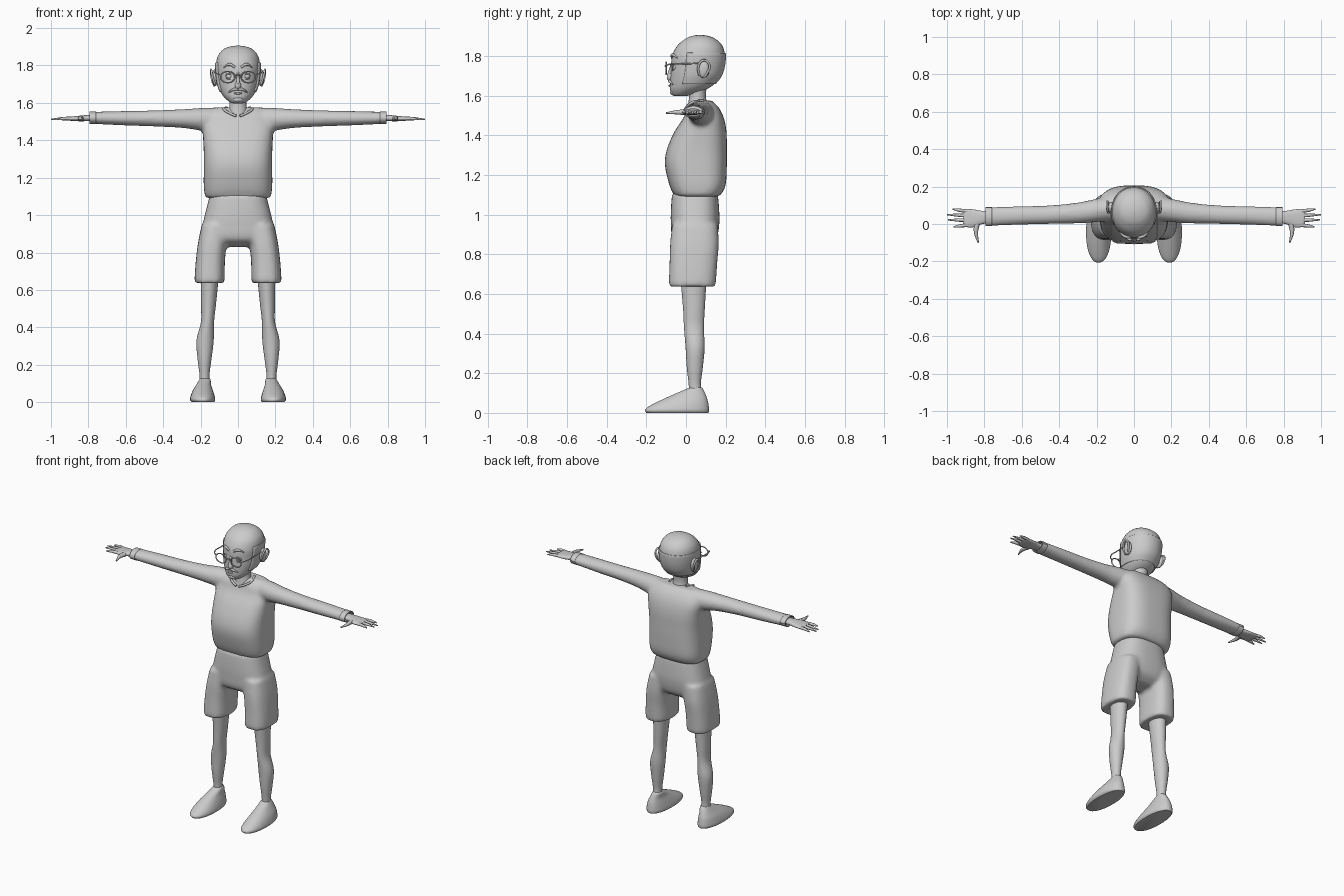
import bpy, bmesh, math
from mathutils import Vector

if "Cube" in bpy.data.objects:
    bpy.data.objects.remove(bpy.data.objects["Cube"])

GREY = (0.6, 0.6, 0.6, 1)
clay = bpy.data.materials.new("clay grey")
clay.use_nodes = True
clay.diffuse_color = GREY
clay.node_tree.nodes["Principled BSDF"].inputs["Base Color"].default_value = GREY


def finish(name, mesh, mirror=False):
    mesh.materials.clear()
    mesh.materials.append(clay)
    mesh.shade_smooth()
    mesh.set_sharp_from_angle(angle=math.radians(50))
    ob = bpy.data.objects.new(name, mesh)
    bpy.context.collection.objects.link(ob)
    if mirror:
        m = ob.modifiers.new("Mirror", 'MIRROR')
        m.use_mirror_merge = False
    return ob


def spline(secs, steps=5):
    """Smoothly interpolated copies of the given sections."""
    out = []
    for i in range(len(secs) - 1):
        a, b = secs[max(i - 1, 0)], secs[i]
        c, d = secs[i + 1], secs[min(i + 2, len(secs) - 1)]
        for k in range(steps):
            t = k / steps
            out.append([(2*q + (r - p)*t + (2*p - 5*q + 4*r - s)*t*t
                         + (3*q - p - 3*r + s)*t**3) / 2
                        for p, q, r, s in zip(a, b, c, d)])
    return out + [secs[-1]]


def add_loft(bm, secs, axis='z', power=2, arc=None, grow=0, sign=1, n=40):
    """Sections are (height, min a, max a, min b, max b) across the axis."""
    rings = []
    lo, hi = arc or (0, 360)
    for h, a0, a1, b0, b1 in spline(secs):
        ring = []
        for i in range(n):
            t = math.radians(lo + (hi - lo) * i / (n - 1 if arc else n))
            c, s = math.cos(t), math.sin(t)
            a = (a0 + a1)/2 + ((a1 - a0)/2 + grow) * math.copysign(abs(c)**(2/power), c)
            b = (b0 + b1)/2 + ((b1 - b0)/2 + grow) * math.copysign(abs(s)**(2/power), s)
            ring.append(bm.verts.new((a, b, h) if axis == 'z' else (sign*h, a, b)))
        rings.append(ring)
    for r, q in zip(rings, rings[1:]):
        for i in range(n - 1 if arc else n):
            j = (i + 1) % n
            bm.faces.new((r[i], r[j], q[j], q[i]))
    if not arc:
        bm.faces.new(rings[0])
        bm.faces.new(rings[-1])


def bm_object(name, bm, mirror=False):
    bmesh.ops.recalc_face_normals(bm, faces=bm.faces)
    mesh = bpy.data.meshes.new(name)
    bm.to_mesh(mesh)
    bm.free()
    return finish(name, mesh, mirror)


def loft(name, secs, mirror=False, **kw):
    bm = bmesh.new()
    add_loft(bm, secs, **kw)
    return bm_object(name, bm, mirror)


def blend(ob, size=0.011, rounds=6):
    """Fuse overlapping volumes into one soft skin."""
    r = ob.modifiers.new("Fuse", 'REMESH')
    r.mode, r.voxel_size, r.use_smooth_shade = 'VOXEL', size, True
    s = ob.modifiers.new("Soften", 'SMOOTH')
    s.factor, s.iterations = 0.5, rounds


def ball(name, at, radii, mirror=False):
    bm = bmesh.new()
    bmesh.ops.create_uvsphere(bm, u_segments=20, v_segments=12, radius=1)
    bmesh.ops.scale(bm, vec=radii, verts=bm.verts)
    bmesh.ops.translate(bm, vec=at, verts=bm.verts)
    return bm_object(name, bm, mirror)


def tube(name, pts, radius, mirror=False, closed=False, taper=None):
    cu = bpy.data.curves.new(name, 'CURVE')
    cu.dimensions, cu.bevel_depth, cu.bevel_resolution = '3D', radius, 2
    cu.resolution_u, cu.use_fill_caps = 4, True
    sp = cu.splines.new('BEZIER')
    sp.bezier_points.add(len(pts) - 1)
    sp.use_cyclic_u = closed
    for i, (bp, p) in enumerate(zip(sp.bezier_points, pts)):
        bp.co = p
        bp.handle_left_type = bp.handle_right_type = 'AUTO'
        bp.radius = taper[i] if taper else 1
    tmp = bpy.data.objects.new(name + "_path", cu)
    bpy.context.collection.objects.link(tmp)
    bpy.context.view_layer.update()
    mesh = bpy.data.meshes.new_from_object(
        tmp.evaluated_get(bpy.context.evaluated_depsgraph_get()))
    bpy.data.objects.remove(tmp)
    return finish(name, mesh, mirror)


def oval(cx, y, cz, rx, rz, n=10):
    return [(cx + rx*math.cos(i*math.tau/n), y, cz + rz*math.sin(i*math.tau/n))
            for i in range(n)]


# Jacket with sleeves
torso = [(z, -w, w, f, b) for z, w, f, b in (
    (1.09, .165, -.045, .15), (1.1, .175, -.06, .175), (1.15, .183, -.082, .2),
    (1.25, .183, -.104, .206), (1.33, .183, -.094, .206), (1.42, .187, -.055, .204),
    (1.49, .19, -.01, .19), (1.54, .17, .01, .165), (1.575, .13, .045, .13))]
sleeve = [(.1, .02, .15, 1.44, 1.575), (.2, .01, .135, 1.452, 1.573),
          (.3, .003, .115, 1.466, 1.566), (.45, 0, .1, 1.474, 1.56),
          (.6, -.004, .096, 1.479, 1.557), (.78, -.012, .09, 1.488, 1.552)]
bm = bmesh.new()
add_loft(bm, torso, power=3)
for side in (1, -1):
    add_loft(bm, sleeve, axis='x', sign=side)
blend(bm_object("jacket", bm))
cuff = loft("cuffs", [(.76, -.012, .09, 1.486, 1.553), (.795, -.012, .09, 1.487, 1.553)],
            mirror=True, axis='x', arc=(0, 360))
thick = cuff.modifiers.new("Thickness", 'SOLIDIFY')
thick.thickness = .006
placket = loft("shirt_front", torso[1:-1], power=3, arc=(-105, -75), grow=.002, n=16)
for s in (1, -1):
    tube("collar", [(s*.06, .09, 1.575), (s*.075, .03, 1.565), (s*.045, .005, 1.545),
                    (s*.01, -.005, 1.53)], .007)

# Shorts
bm = bmesh.new()
add_loft(bm, [(.83, -.1, .1, 0, .1), (.87, -.19, .19, -.065, .15), (.95, -.188, .188, -.076, .168),
              (1.03, -.17, .17, -.076, .167), (1.11, -.15, .15, -.07, .16)], power=2.6)
for s in (1, -1):
    leg = [(.637, .082, .222, -.078, .143), (.65, .072, .232, -.086, .15),
           (.75, .07, .226, -.083, .157), (.85, .06, .214, -.08, .165),
           (.95, .04, .194, -.07, .16)]
    add_loft(bm, [(h, *sorted((s*a, s*b)), c, d) for h, a, b, c, d in leg], power=2.6)
blend(bm_object("shorts", bm))

# Legs and shoes
loft("legs", [(.1, .15, .205, .015, .08), (.15, .152, .206, .013, .075),
              (.23, .142, .216, .004, .085), (.33, .13, .222, -.002, .094),
              (.43, .128, .198, -.01, .09), (.53, .117, .198, -.015, .095),
              (.7, .1, .2, -.03, .105)], mirror=True)
loft("shoes", [(0, .128, .248, -.2, .113), (.012, .122, .256, -.207, .116),
               (.03, .124, .254, -.192, .115), (.06, .133, .243, -.135, .11),
               (.09, .143, .225, -.07, .1), (.12, .147, .207, .0, .086),
               (.13, .155, .2, .02, .075)], mirror=True, power=2.2)

# Hands
loft("palms", [(.76, .005, .07, 1.503, 1.535), (.81, .0, .07, 1.502, 1.535),
               (.86, -.018, .078, 1.502, 1.53), (.9, -.016, .08, 1.505, 1.526),
               (.915, -.01, .075, 1.509, 1.522)], mirror=True, axis='x', power=2.4)
for finger, y0, y1, tip in (("index", -.006, -.016, .965), ("middle", .02, .022, .995),
                            ("ring", .044, .05, 1), ("little", .068, .08, .97)):
    tube(finger + "_fingers", [(.89, y0, 1.516), (.935, (y0 + y1)/2, 1.516), (tip, y1, 1.511)],
         .01, mirror=True, taper=(1, .9, .35))
tube("thumbs", [(.84, .0, 1.516), (.845, -.045, 1.516), (.832, -.1, 1.512)], .013,
     mirror=True, taper=(1.2, .85, .3))

# Neck and head
loft("neck", [(1.5, -.06, .06, .0, .12), (1.55, -.052, .052, .01, .11),
              (1.6, -.045, .045, .015, .1), (1.68, -.05, .05, .01, .11)])
skull = [(z, -w, w, f, b) for z, w, f, b in (
    (1.597, .022, -.058, .0), (1.605, .045, -.07, .03), (1.63, .074, -.08, .1),
    (1.66, .094, -.08, .145), (1.7, .108, -.078, .176), (1.75, .115, -.075, .192),
    (1.8, .118, -.07, .197), (1.85, .108, -.045, .184), (1.885, .08, -.005, .15),
    (1.9, .047, .028, .115), (1.906, .01, .06, .08))]
loft("head", skull, power=2.1)
hair = [r for r in skull if 1.65 < r[0] < 1.81] + [(1.815, -.116, .116, -.064, .195)]
band = loft("hair_band", hair, power=2.1, arc=(-25, 205), grow=.001)
thick = band.modifiers.new("Thickness", 'SOLIDIFY')
thick.thickness, thick.offset = .008, 0
ball("ears", (.123, .088, 1.735), (.016, .031, .046), mirror=True)
tube("ear_rims", [(.125, .068, 1.70), (.138, .062, 1.745), (.144, .088, 1.778),
                  (.144, .117, 1.758), (.136, .108, 1.715), (.125, .088, 1.692)], .006, mirror=True)

# Face
ball("eyes", (.046, -.052, 1.742), (.02, .02, .016), mirror=True)
tube("eyelids", oval(.046, -.067, 1.742, .021, .014), .003, mirror=True)
ball("nose", (0, -.076, 1.692), (.017, .021, .022))
tube("nose_bridge", [(0, -.07, 1.765), (0, -.078, 1.73), (0, -.085, 1.7)], .01,
     taper=(.6, .8, 1.1))
tube("eyebrows", [(.016, -.07, 1.79), (.045, -.068, 1.806), (.078, -.043, 1.79)], .008,
     mirror=True, taper=(.8, 1, .4))
tube("moustache", [(0, -.082, 1.673), (.022, -.083, 1.672), (.05, -.066, 1.656)], .008,
     mirror=True, taper=(.8, 1, .35))
tube("lips", [(-.024, -.076, 1.652), (0, -.083, 1.65), (.024, -.076, 1.652)], .006,
     taper=(.4, 1, .4))
ball("chin", (0, -.066, 1.618), (.028, .016, .015))

# Glasses
tube("glasses_rims", oval(.055, -.1, 1.738, .038, .03), .0035, mirror=True, closed=True)
tube("glasses_bridge", [(-.018, -.1, 1.745), (0, -.105, 1.75), (.018, -.1, 1.745)], .0035)
tube("glasses_temples", [(.092, -.1, 1.748), (.113, -.088, 1.757), (.122, 0, 1.76),
                         (.124, .08, 1.765)], .0035, mirror=True)
